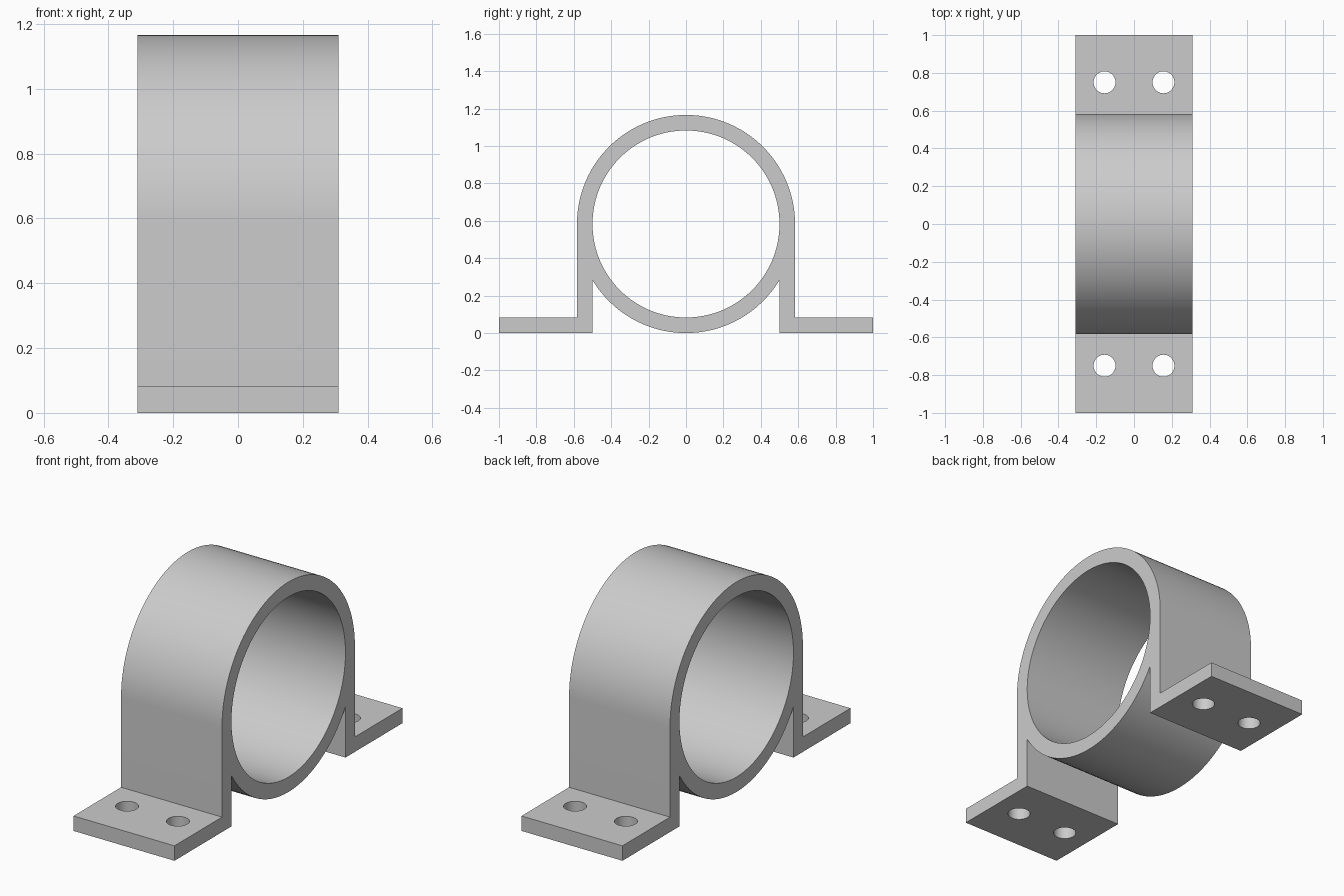
import bpy, bmesh
from math import cos, sin, pi, asin
from mathutils import Matrix

cube = bpy.data.objects.get("Cube")
if cube:
    bpy.data.objects.remove(cube, do_unlink=True)

WIDTH = 0.62           # length of the clamp along x
BORE = 0.5             # inner radius
THICK = 0.083          # wall and foot thickness
OUTER = BORE + THICK   # outer radius, also the height of the axis
STEPS = 64

grey = bpy.data.materials.new("plain_grey")
grey.use_nodes = True
colour = (0.6, 0.6, 0.6, 1)
grey.diffuse_color = colour
grey.node_tree.nodes["Principled BSDF"].inputs["Base Color"].default_value = colour


def arc(start, end, steps):
    angles = [start + (end - start) * i / steps for i in range(steps + 1)]
    return [(OUTER * cos(a), OUTER + OUTER * sin(a)) for a in angles]


def make_object(name, bm):
    bmesh.ops.recalc_face_normals(bm, faces=bm.faces)
    mesh = bpy.data.meshes.new(name)
    bm.to_mesh(mesh)
    bm.free()
    mesh.materials.append(grey)
    obj = bpy.data.objects.new(name, mesh)
    bpy.context.collection.objects.link(obj)
    return obj


def make_cutter(name, radius, depth, matrix, sides):
    bm = bmesh.new()
    bmesh.ops.create_cone(bm, cap_ends=True, segments=sides, radius1=radius,
                          radius2=radius, depth=depth, matrix=matrix)
    cutter = make_object(name, bm)
    cutter.hide_render = True
    return cutter


# Side profile: hoop over the top, legs, feet and lower part of the ring
foot = [(-OUTER, THICK), (-1, THICK), (-1, 0), (-BORE, 0)]
join = asin(-(OUTER ** 2 - BORE ** 2) ** 0.5 / OUTER)
profile = arc(0, pi, STEPS) + foot
profile += arc(pi - join, 2 * pi + join, STEPS // 2)
profile += [(-y, z) for y, z in reversed(foot)]

bm = bmesh.new()
face = bm.faces.new([bm.verts.new((-WIDTH / 2, y, z)) for y, z in profile])
sweep = bmesh.ops.extrude_face_region(bm, geom=[face], use_keep_orig=True)
moved = [v for v in sweep["geom"] if isinstance(v, bmesh.types.BMVert)]
bmesh.ops.translate(bm, verts=moved, vec=(WIDTH, 0, 0))
clamp = make_object("pipe_clamp", bm)

# Bore through the ring and two bolt holes in each foot
cutters = [make_cutter("bore_cutter", BORE, 2 * WIDTH,
                       Matrix.Translation((0, 0, OUTER)) @ Matrix.Rotation(pi / 2, 4, 'Y'),
                       2 * STEPS)]
for x in (-0.156, 0.156):
    for y in (-0.75, 0.75):
        cutters.append(make_cutter("bolt_hole_cutter", 0.058, 4 * THICK,
                                   Matrix.Translation((x, y, THICK / 2)), 48))

bpy.ops.object.select_all(action='DESELECT')
clamp.select_set(True)
bpy.context.view_layer.objects.active = clamp
for cutter in cutters:
    cut = clamp.modifiers.new("cut", 'BOOLEAN')
    cut.operation = 'DIFFERENCE'
    cut.solver = 'EXACT'
    cut.object = cutter
    bpy.ops.object.modifier_apply(modifier=cut.name)
for cutter in cutters:
    bpy.data.objects.remove(cutter, do_unlink=True)

bpy.ops.object.shade_smooth_by_angle(angle=pi / 6)
